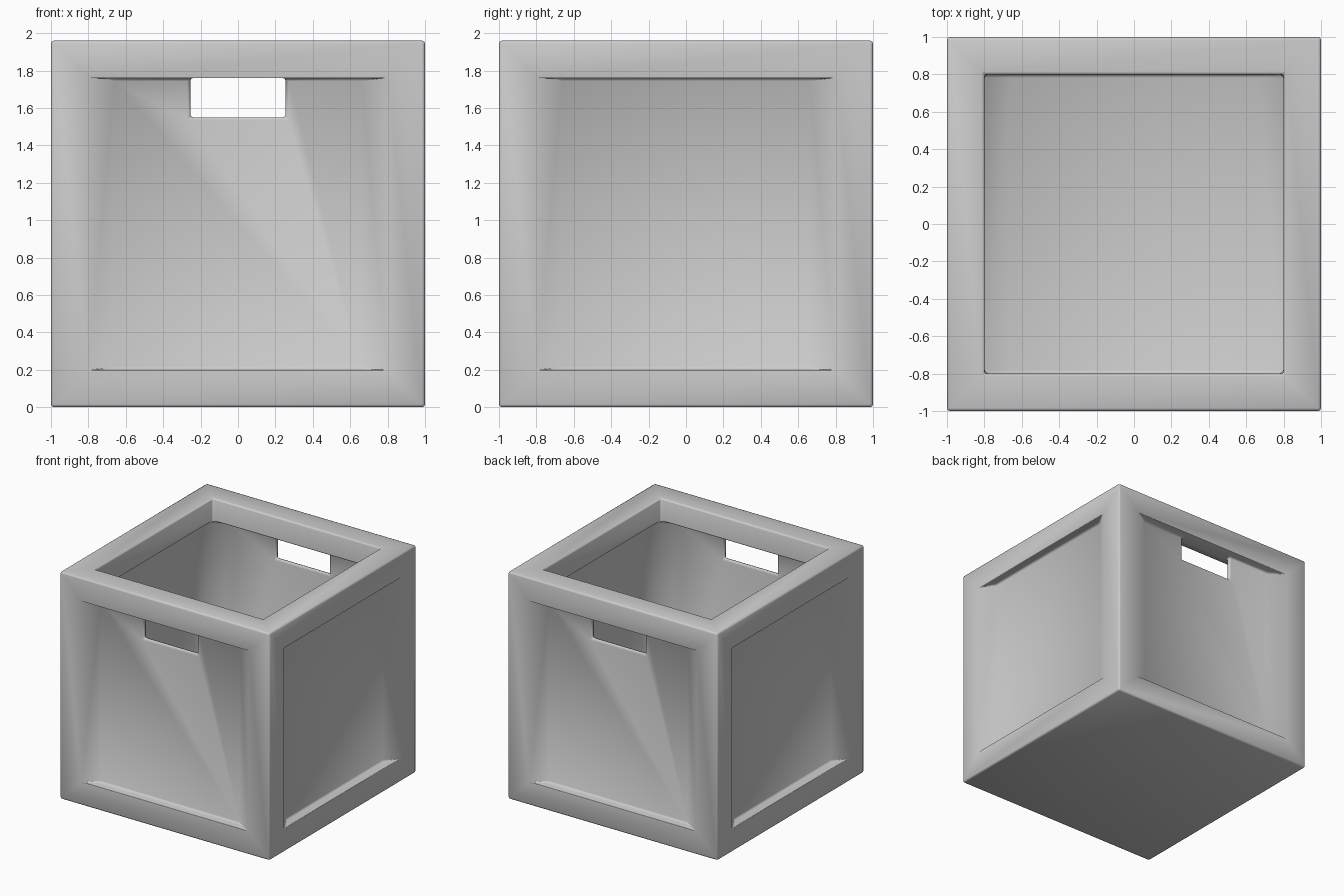
import bpy, bmesh, math
from mathutils import Matrix, Vector

if "Cube" in bpy.data.objects:
    bpy.data.objects.remove(bpy.data.objects["Cube"])

H = 1.96                 # overall height
LOW, HIGH = 0.20, 1.76   # recess limits
A, B = 0.80, 0.66        # half widths of recess mouth and recess bottom
OUT, IN = 0.92, 0.88     # outer and inner panel planes
HW, HZ = 0.255, 1.55     # hand hole half width and lower edge

grey = bpy.data.materials.new("mid grey")
grey.diffuse_color = (0.6, 0.6, 0.6, 1)
grey.use_nodes = True
grey.node_tree.nodes["Principled BSDF"].inputs["Base Color"].default_value = grey.diffuse_color

bm = bmesh.new()


def face(points, turn=Matrix()):
    bm.faces.new([bm.verts.new(turn @ Vector(p)) for p in points])


def panel(y, turn, hole):
    """Flat wall panel, notched under the rim where there is a hand hole."""
    pts = [(-B, y, LOW), (B, y, LOW), (B, y, HIGH)]
    if hole:
        pts += [(HW, y, HIGH), (HW, y, HZ), (-HW, y, HZ), (-HW, y, HIGH)]
    face(pts + [(-B, y, HIGH)], turn)


def recess(mouth, y, turn, hole):
    """Panel with sloped ends and square ledges above and below."""
    panel(y, turn, hole)
    for s in (-1, 1):
        face([(s * A, mouth, LOW), (s * B, y, LOW), (s * B, y, HIGH), (s * A, mouth, HIGH)], turn)
    face([(-A, mouth, LOW), (A, mouth, LOW), (B, y, LOW), (-B, y, LOW)], turn)
    notch = [(HW, y, HIGH), (-HW, y, HIGH)] if hole else []
    face([(-A, mouth, HIGH), (A, mouth, HIGH), (B, y, HIGH)] + notch + [(-B, y, HIGH)], turn)


for i in range(4):
    turn = Matrix.Rotation(i * math.pi / 2, 4, 'Z')
    hole = i % 2 == 0
    # Outer frame of the wall
    big = [(-1, -1, 0), (1, -1, 0), (1, -1, H), (-1, -1, H)]
    small = [(-A, -1, LOW), (A, -1, LOW), (A, -1, HIGH), (-A, -1, HIGH)]
    for k in range(4):
        n = (k + 1) % 4
        face([big[k], big[n], small[n], small[k]], turn)
    # Recesses on both sides
    recess(-1, -OUT, turn, hole)
    recess(-A, -IN, turn, hole)
    # Rim top and its inner band
    face([(-1, -1, H), (1, -1, H), (A, -A, H), (-A, -A, H)], turn)
    face([(-A, -A, HIGH), (A, -A, HIGH), (A, -A, H), (-A, -A, H)], turn)
    # Lining of the hand hole
    if hole:
        ring = [(-HW, HIGH), (-HW, HZ), (HW, HZ), (HW, HIGH)]
        for k in range(4):
            (x0, z0), (x1, z1) = ring[k], ring[(k + 1) % 4]
            face([(x0, -OUT, z0), (x1, -OUT, z1), (x1, -IN, z1), (x0, -IN, z0)], turn)

# Underside and the shallow recess in the floor
FZ = 0.12
face([(-1, -1, 0), (1, -1, 0), (1, 1, 0), (-1, 1, 0)])
face([(-B, -A, FZ), (B, -A, FZ), (B, A, FZ), (-B, A, FZ)])
for s in (-1, 1):
    face([(s * A, -A, LOW), (s * A, A, LOW), (s * B, A, FZ), (s * B, -A, FZ)])
    face([(-A, s * A, LOW), (A, s * A, LOW), (B, s * A, FZ), (-B, s * A, FZ)])

# Weld into one closed shell
bmesh.ops.remove_doubles(bm, verts=bm.verts, dist=0.0005)
bmesh.ops.recalc_face_normals(bm, faces=bm.faces)
mesh = bpy.data.meshes.new("storage_bin")
bm.to_mesh(mesh)
bm.free()
mesh.materials.append(grey)
bin_body = bpy.data.objects.new("storage_bin", mesh)
bpy.context.collection.objects.link(bin_body)

# Softened edges
bevel = bin_body.modifiers.new("soft_edges", 'BEVEL')
bevel.width = 0.016
bevel.segments = 2
bevel.limit_method = 'ANGLE'
bevel.angle_limit = math.radians(50)

bpy.context.view_layer.objects.active = bin_body
bin_body.select_set(True)
bpy.ops.object.modifier_apply(modifier=bevel.name)
bpy.ops.object.shade_smooth_by_angle(angle=math.radians(50))
